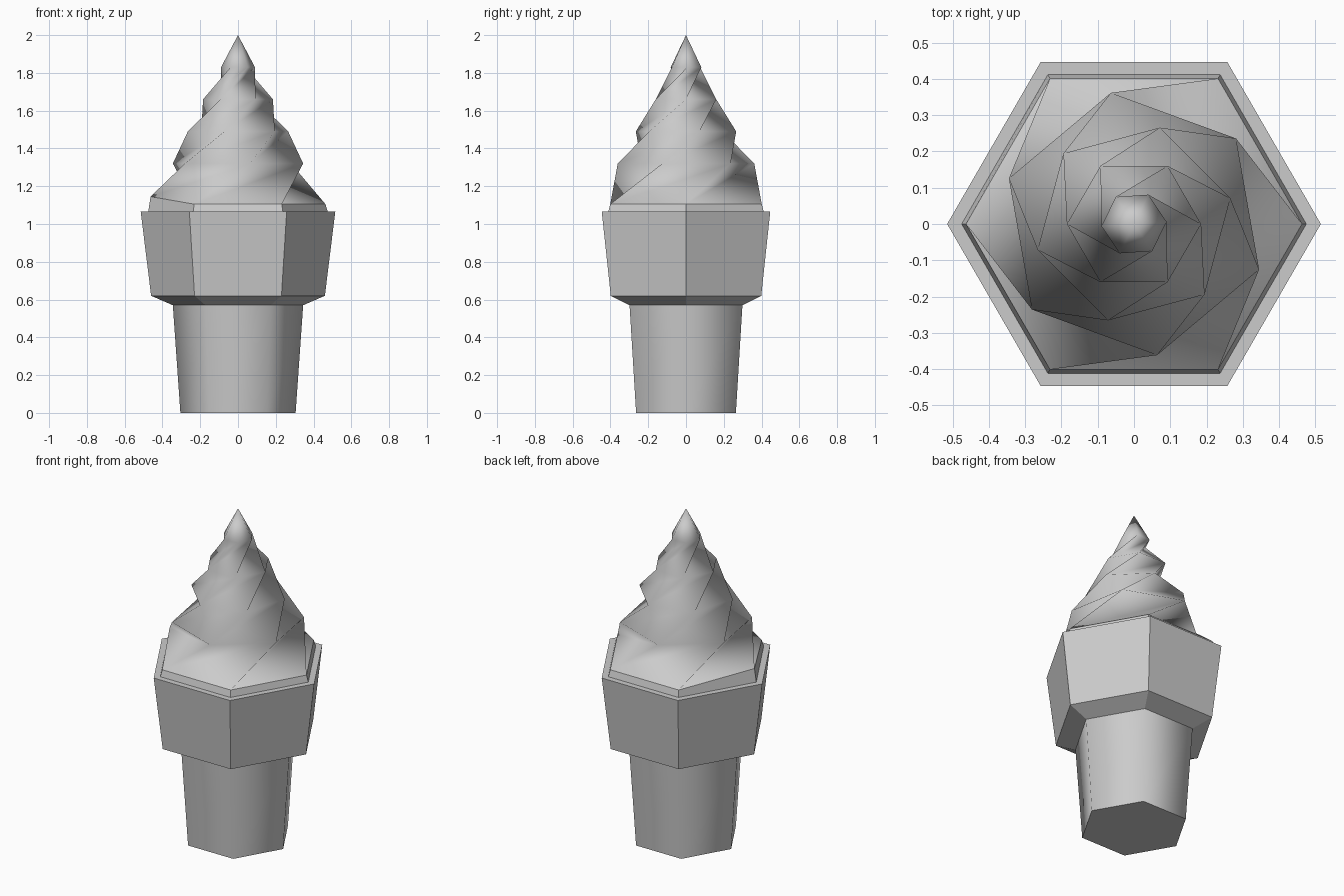
import bpy
import bmesh
from math import sin, cos, radians

if "Cube" in bpy.data.objects:
    bpy.data.objects.remove(bpy.data.objects["Cube"])


def hexagon(bm, radius, z, turn=0.0):
    return [bm.verts.new((radius * cos(radians(turn + 60 * i)),
                          radius * sin(radians(turn + 60 * i)), z)) for i in range(6)]


def bridge(bm, low, high, smooth=False, twisted=False):
    for i in range(6):
        j = (i + 1) % 6
        if twisted:  # fold inward along the long diagonal
            faces = [(low[i], low[j], high[j]), (low[i], high[j], high[i])]
        else:
            faces = [(low[i], low[j], high[j], high[i])]
        for f in faces:
            bm.faces.new(f).smooth = smooth


def finish(bm, name):
    mesh = bpy.data.meshes.new(name)
    bm.to_mesh(mesh)
    bm.free()
    obj = bpy.data.objects.new(name, mesh)
    bpy.context.collection.objects.link(obj)
    return obj


# Wafer stem: smooth sides, flat base
bm = bmesh.new()
base = hexagon(bm, 0.305, 0.0)
bridge(bm, base, hexagon(bm, 0.345, 0.57), smooth=True)
bm.faces.new(base[::-1])
finish(bm, "wafer_stem")

# Wafer cup: flared underside, flat walls and rim
bm = bmesh.new()
rings = [hexagon(bm, r, z) for r, z in
         [(0.345, 0.57), (0.46, 0.62), (0.515, 1.065), (0.475, 1.065)]]
for low, high in zip(rings, rings[1:]):
    bridge(bm, low, high)
finish(bm, "wafer_cup")

# Cream: short sloping skirt, then turning hexagons up to a tip
bm = bmesh.new()
skirt = hexagon(bm, 0.475, 1.065)
ring = hexagon(bm, 0.463, 1.105)
bridge(bm, skirt, ring)
ring[3].co.z += 0.04
for r, z, turn in [(0.367, 1.32, 40), (0.275, 1.49, 75),
                   (0.185, 1.66, 120), (0.09, 1.83, 184)]:
    upper = hexagon(bm, r, z, turn)
    bridge(bm, ring, upper, smooth=True, twisted=True)
    ring = upper
tip = bm.verts.new((0, 0, 2.0))
for i in range(6):
    bm.faces.new((ring[i], ring[(i + 1) % 6], tip)).smooth = True
finish(bm, "cream_swirl")
